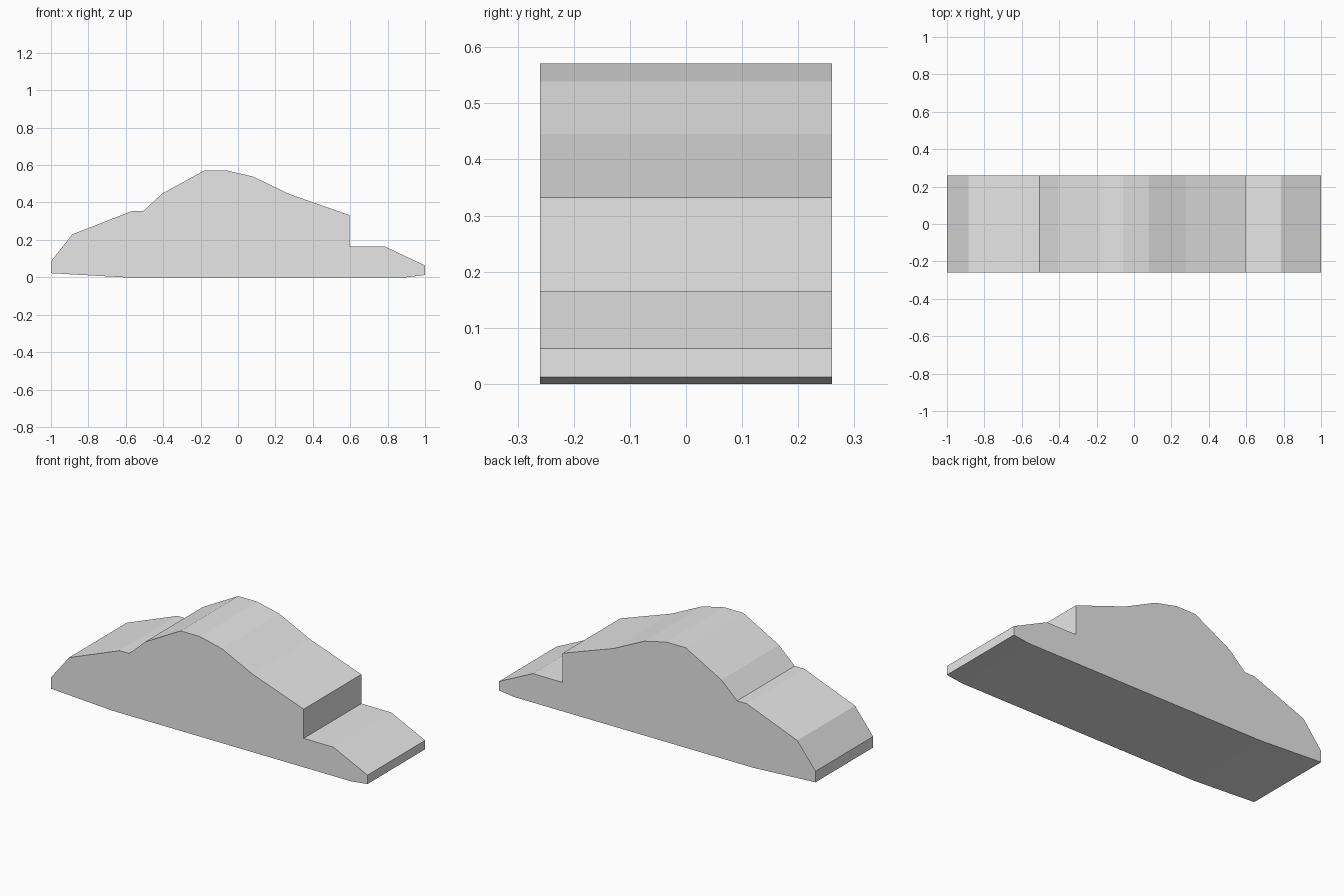
import bpy
import bmesh
from mathutils import Vector

cube = bpy.data.objects.get("Cube")
if cube:
    bpy.data.objects.remove(cube, do_unlink=True)

HALF_WIDTH = 0.26

# Side outline (x, z), counter-clockwise from the low tip of the long end
OUTLINE = [
    (-1.0, 0.022), (-0.61, 0.0), (0.9, 0.0), (1.0, 0.012),
    (1.0, 0.063), (0.785, 0.165), (0.597, 0.165), (0.597, 0.332),
    (0.275, 0.445), (0.08, 0.539), (-0.06, 0.571), (-0.18, 0.571),
    (-0.405, 0.448), (-0.505, 0.355), (-0.565, 0.355),
    (-0.885, 0.23), (-1.0, 0.085),
]

# Plain grey material
grey = bpy.data.materials.new("light grey")
grey.use_nodes = True
colour = (0.8, 0.8, 0.8, 1.0)
grey.diffuse_color = colour
grey.node_tree.nodes["Principled BSDF"].inputs["Base Color"].default_value = colour

# Body: outline extruded across the full width
bm = bmesh.new()
front = bm.faces.new([bm.verts.new((x, -HALF_WIDTH, z)) for x, z in OUTLINE])
extruded = bmesh.ops.extrude_face_region(bm, geom=[front], use_keep_orig=True)
bmesh.ops.translate(
    bm,
    vec=Vector((0, 2 * HALF_WIDTH, 0)),
    verts=[v for v in extruded["geom"] if isinstance(v, bmesh.types.BMVert)],
)
bmesh.ops.recalc_face_normals(bm, faces=bm.faces)

mesh = bpy.data.meshes.new("body")
bm.to_mesh(mesh)
bm.free()
mesh.materials.append(grey)
body = bpy.data.objects.new("body", mesh)
bpy.context.collection.objects.link(body)
